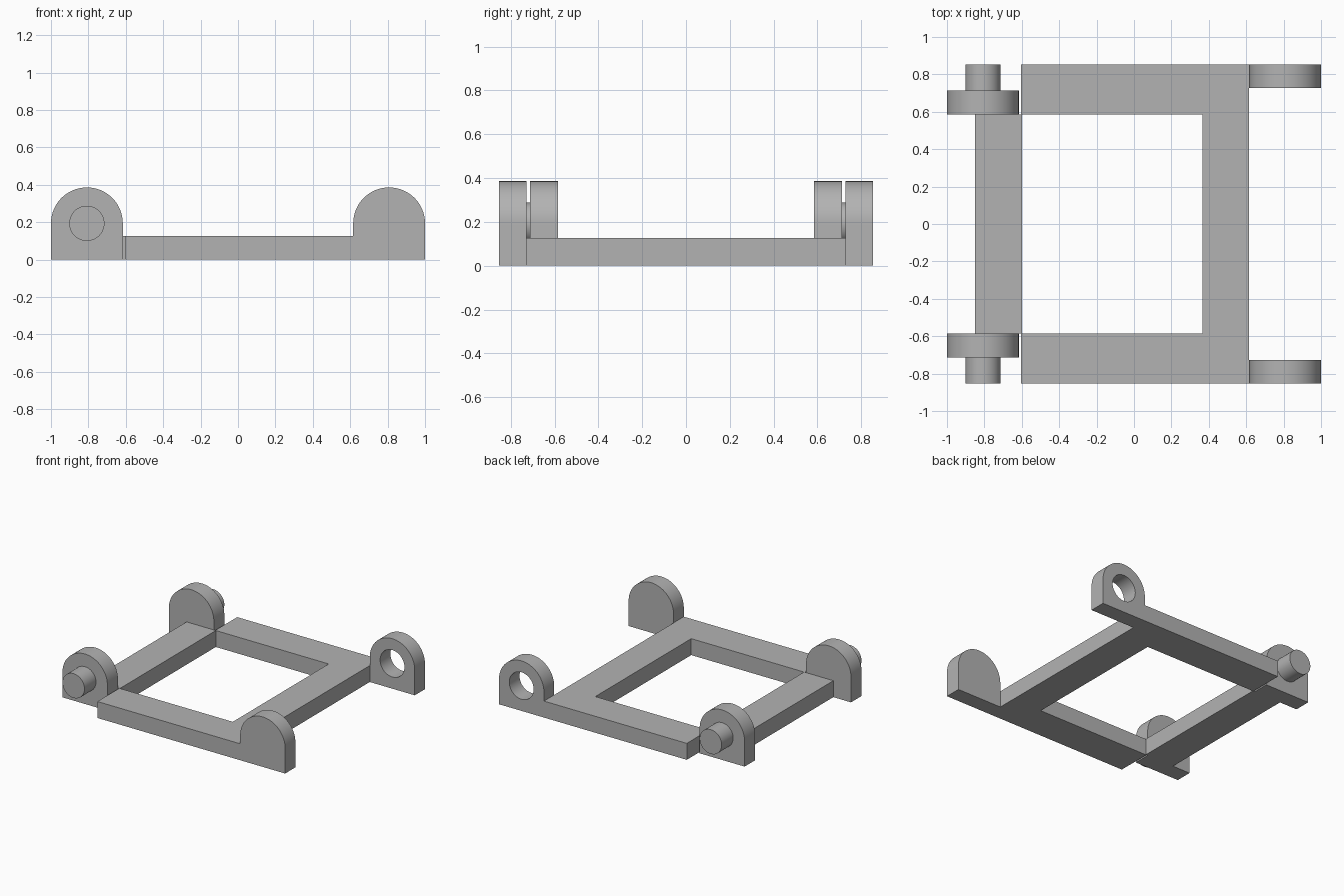
import bpy, bmesh, math

cube = bpy.data.objects.get("Cube")
if cube:
    bpy.data.objects.remove(cube, do_unlink=True)

grey = bpy.data.materials.new("plain grey")
grey.use_nodes = True
COLOUR = (0.45, 0.45, 0.45, 1)
grey.diffuse_color = COLOUR
grey.node_tree.nodes["Principled BSDF"].inputs["Base Color"].default_value = COLOUR

BAR = 0.127           # height of the frame bars
AXIS_X, AXIS_Z = 0.808, 0.194
LUG_R, HOLE_R, PIN_R = 0.192, 0.104, 0.094
IN, MID_IN, MID_OUT, OUT = 0.585, 0.713, 0.728, 0.853   # y stations


def prism(name, outline, offset):
    """Extrude a closed 3D outline by an offset vector."""
    bm = bmesh.new()
    face = bm.faces.new([bm.verts.new(p) for p in outline])
    extruded = bmesh.ops.extrude_face_region(bm, geom=[face])["geom"]
    bmesh.ops.translate(bm, vec=offset,
                        verts=[v for v in extruded if isinstance(v, bmesh.types.BMVert)])
    if face.is_valid and all(len(e.link_faces) > 2 for e in face.edges):
        bm.faces.remove(face)
    bmesh.ops.recalc_face_normals(bm, faces=bm.faces)
    mesh = bpy.data.meshes.new(name)
    bm.to_mesh(mesh)
    bm.free()
    mesh.materials.append(grey)
    obj = bpy.data.objects.new(name, mesh)
    bpy.context.collection.objects.link(obj)
    return obj


def select(obj):
    bpy.ops.object.select_all(action='DESELECT')
    obj.select_set(True)
    bpy.context.view_layer.objects.active = obj


def smooth(obj):
    select(obj)
    bpy.ops.object.shade_smooth_by_angle(angle=math.radians(30))


def arc(cx, y, radius, start, end, steps):
    angles = [math.radians(start + (end - start) * i / steps) for i in range(steps + 1)]
    return [(cx + radius * math.cos(a), y, AXIS_Z + radius * math.sin(a)) for a in angles]


def disc(name, cx, y0, y1, radius):
    return prism(name, arc(cx, y0, radius, 0, 360, 64)[:-1], (0, y1 - y0, 0))


def lug(name, cx, y0, y1, hole=False):
    """Upright plate with a round top, optionally bored through."""
    outline = [(cx - LUG_R, y0, 0), (cx + LUG_R, y0, 0)] + arc(cx, y0, LUG_R, 0, 180, 40)
    obj = prism(name, outline, (0, y1 - y0, 0))
    if hole:
        cutter = disc("hole_cutter", cx, y0 - 0.1, y1 + 0.1, HOLE_R)
        cutter.hide_render = True
        mod = obj.modifiers.new("bore", 'BOOLEAN')
        mod.operation, mod.solver, mod.object = 'DIFFERENCE', 'EXACT', cutter
        select(obj)
        bpy.ops.object.modifier_apply(modifier=mod.name)
        bpy.data.objects.remove(cutter, do_unlink=True)
    smooth(obj)
    return obj


# C-shaped frame, open towards the pin side
x0, x1, x2 = -0.604, 0.365, AXIS_X - LUG_R
prism("frame", [(x0, -OUT, 0), (x2, -OUT, 0), (x2, OUT, 0), (x0, OUT, 0),
                (x0, IN, 0), (x1, IN, 0), (x1, -IN, 0), (x0, -IN, 0)], (0, 0, BAR))

# Cross bar carrying the pin lugs
prism("pin_side_bar", [(-0.849, -IN, 0), (-0.599, -IN, 0),
                       (-0.599, IN, 0), (-0.849, IN, 0)], (0, 0, BAR))

# Mirrored lugs and pins at the front and back
for side, s in (("front", -1), ("back", 1)):
    lug(f"{side}_eye_lug", AXIS_X, s * MID_OUT, s * OUT, hole=True)
    lug(f"{side}_pin_lug", -AXIS_X, s * IN, s * MID_IN)
    smooth(disc(f"{side}_pin", -AXIS_X, s * MID_IN, s * OUT, PIN_R))
